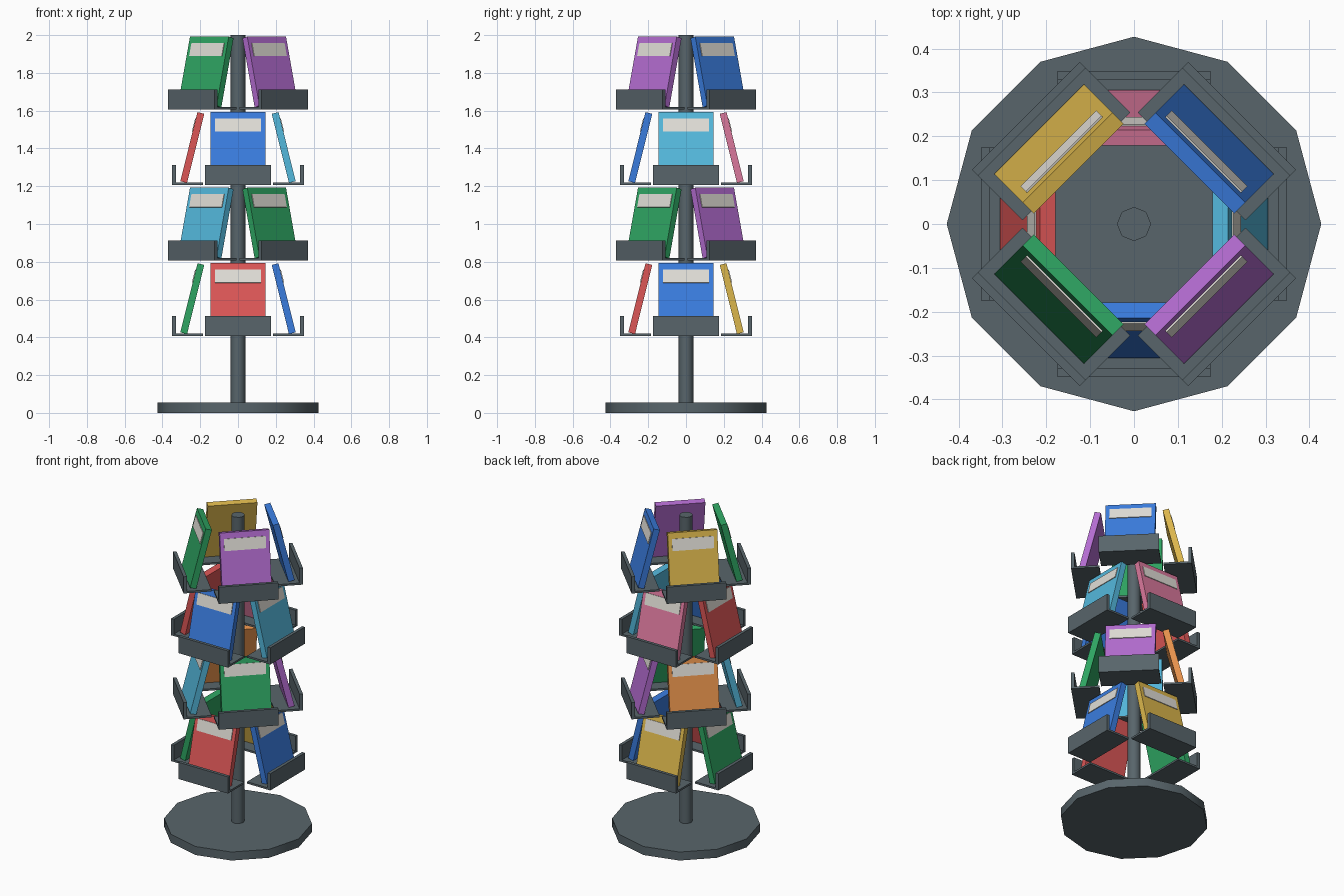
import bpy
from math import radians
from mathutils import Matrix, Vector

if "Cube" in bpy.data.objects:
    bpy.data.objects.remove(bpy.data.objects["Cube"])

TIER_STEP = 0.4
FIRST_TIER = 0.407
TILT = radians(14)


def linear(c):
    c /= 255
    return c / 12.92 if c <= 0.04045 else ((c + 0.055) / 1.055) ** 2.4


def material(name, *rgb):
    mat = bpy.data.materials.new(name)
    colour = [linear(c) for c in rgb] + [1]
    mat.diffuse_color = colour
    mat.use_nodes = True
    node = next(n for n in mat.node_tree.nodes if n.type == "BSDF_PRINCIPLED")
    node.inputs["Base Color"].default_value = colour
    return mat


METAL = material("slate metal", 88, 101, 107)
PAPER = material("label paper", 225, 222, 215)
COVERS = {
    "red": material("red cover", 220, 86, 86),
    "green": material("green cover", 46, 165, 98),
    "blue": material("blue cover", 58, 124, 222),
    "yellow": material("yellow cover", 219, 182, 76),
    "purple": material("purple cover", 179, 108, 208),
    "cyan": material("cyan cover", 84, 184, 220),
    "orange": material("orange cover", 228, 145, 75),
    "pink": material("pink cover", 218, 120, 156),
}


def box(name, size, centre, mat, frame):
    """Box of given size and centre, placed in a frame whose -y is outward."""
    bpy.ops.mesh.primitive_cube_add(size=1)
    obj = bpy.context.object
    obj.name = name
    obj.data.transform(Matrix.Translation(Vector(centre)) @ Matrix.Diagonal((*size, 1)))
    obj.matrix_world = frame
    obj.data.materials.append(mat)
    return obj


def cylinder(name, sides, radius, bottom, top):
    bpy.ops.mesh.primitive_cylinder_add(
        vertices=sides, radius=radius, depth=top - bottom,
        location=(0, 0, (bottom + top) / 2))
    obj = bpy.context.object
    obj.name = name
    obj.data.materials.append(METAL)
    bpy.ops.object.shade_smooth_by_angle(angle=radians(50))


def pocket(tier, angle, colour):
    """Open tray with one leaning book and its cover label."""
    turn = Matrix.Rotation(radians(angle), 4, "Z")
    tray = Matrix.Translation((0, 0, FIRST_TIER + tier * TIER_STEP)) @ turn
    tag = f"{tier + 1}_{angle}"
    box(f"tray_floor_{tag}", (0.348, 0.163, 0.012), (0, -0.267, 0.006), METAL, tray)
    box(f"tray_lip_{tag}", (0.348, 0.02, 0.106), (0, -0.339, 0.053), METAL, tray)
    # The book leans back toward the pole
    lean = tray @ Matrix.Translation((0, -0.242, 0.198)) @ Matrix.Rotation(-TILT, 4, "X")
    box(f"book_{tag}", (0.29, 0.037, 0.377), (0, 0, 0), COVERS[colour], lean)
    box(f"book_label_{tag}", (0.244, 0.006, 0.071), (0, -0.0195, 0.117), PAPER, lean)


# Stand
cylinder("base", 12, 0.427, 0, 0.054)
cylinder("pole", 8, 0.039, 0.05, 2.0)

# Tiers, counter-clockwise from the front; every second tier is turned
tiers = [
    ("red", "blue", "yellow", "green"),
    ("green", "purple", "orange", "cyan"),
    ("blue", "cyan", "pink", "red"),
    ("purple", "blue", "yellow", "green"),
]
for tier, colours in enumerate(tiers):
    for side, colour in enumerate(colours):
        pocket(tier, side * 90 + (tier % 2) * 45, colour)
